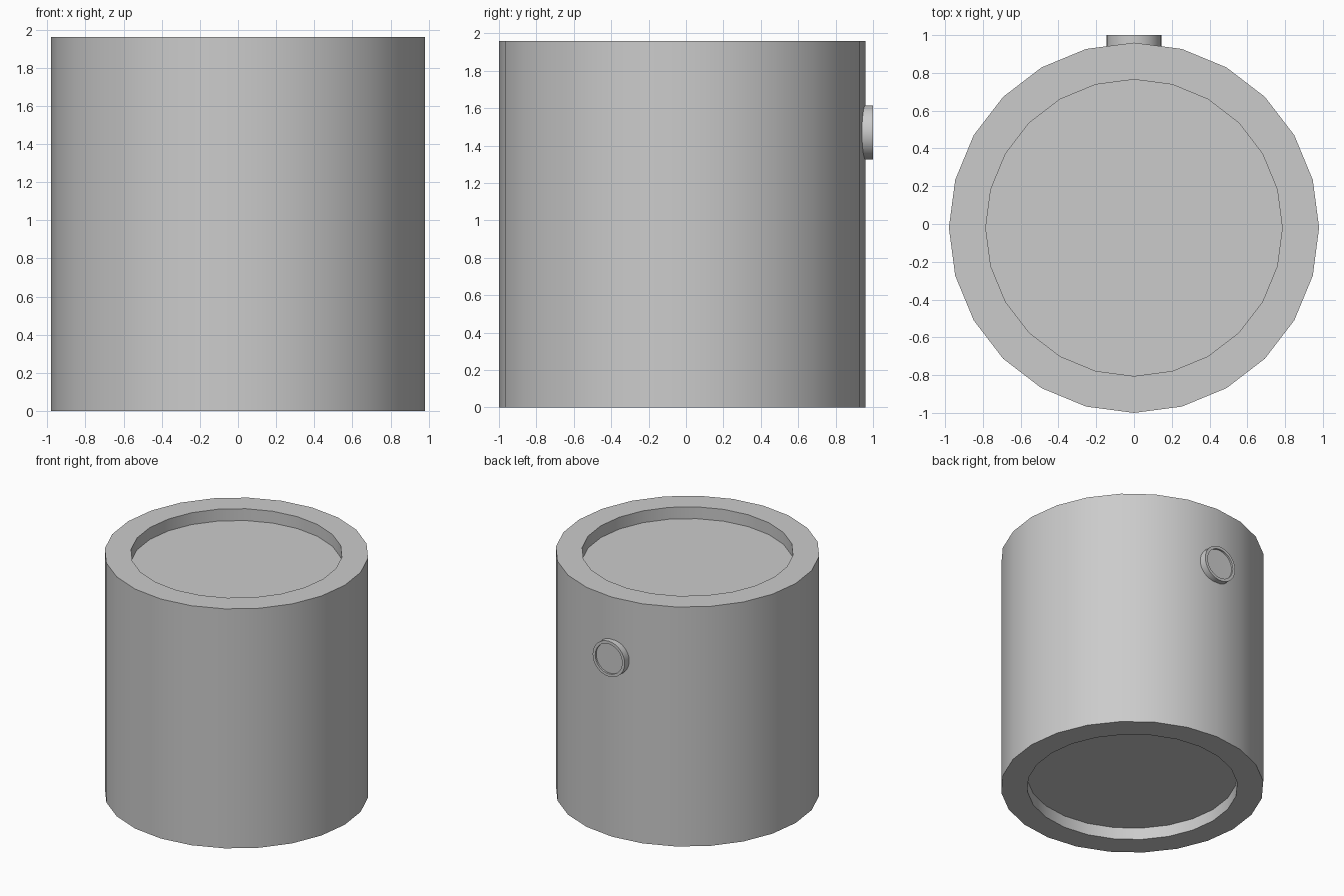
import bpy, bmesh, math
from mathutils import Matrix

if "Cube" in bpy.data.objects:
    bpy.data.objects.remove(bpy.data.objects["Cube"])


def lathe(name, profile, sides, matrix):
    """Closed solid spun around local z from (radius, height) rings, capped at both ends."""
    bm = bmesh.new()
    rings = []
    for r, h in profile:
        ring = []
        for i in range(sides):
            a = 2 * math.pi * i / sides
            ring.append(bm.verts.new((r * math.sin(a), r * math.cos(a), h)))
        rings.append(ring)
    for lo, hi in zip(rings, rings[1:]):
        for i in range(sides):
            j = (i + 1) % sides
            bm.faces.new((lo[i], lo[j], hi[j], hi[i]))
    bm.faces.new(rings[0])
    bm.faces.new(rings[-1])
    bmesh.ops.recalc_face_normals(bm, faces=bm.faces[:])
    mesh = bpy.data.meshes.new(name)
    bm.to_mesh(mesh)
    bm.free()
    ob = bpy.data.objects.new(name, mesh)
    ob.matrix_world = matrix
    bpy.context.collection.objects.link(ob)
    bpy.ops.object.select_all(action='DESELECT')
    ob.select_set(True)
    bpy.context.view_layer.objects.active = ob
    bpy.ops.object.shade_smooth_by_angle(angle=math.radians(30))
    return ob


R, INNER, H, DEPTH = 0.98, 0.785, 1.96, 0.097

# Barrel with a recessed lid and a recessed base
lathe("barrel", [(INNER, DEPTH), (INNER, 0), (R, 0),
                 (R, H), (INNER, H), (INNER, H - DEPTH)],
      24, Matrix.Translation((0, -0.02, 0)))

# Round bung at the back, axis along +y, with a shallow dished face
lathe("bung", [(0.145, 0), (0.145, 0.08), (0.122, 0.08), (0.122, 0.066)],
      32, Matrix.Translation((0, 0.92, 1.47)) @ Matrix.Rotation(-math.pi / 2, 4, 'X'))
